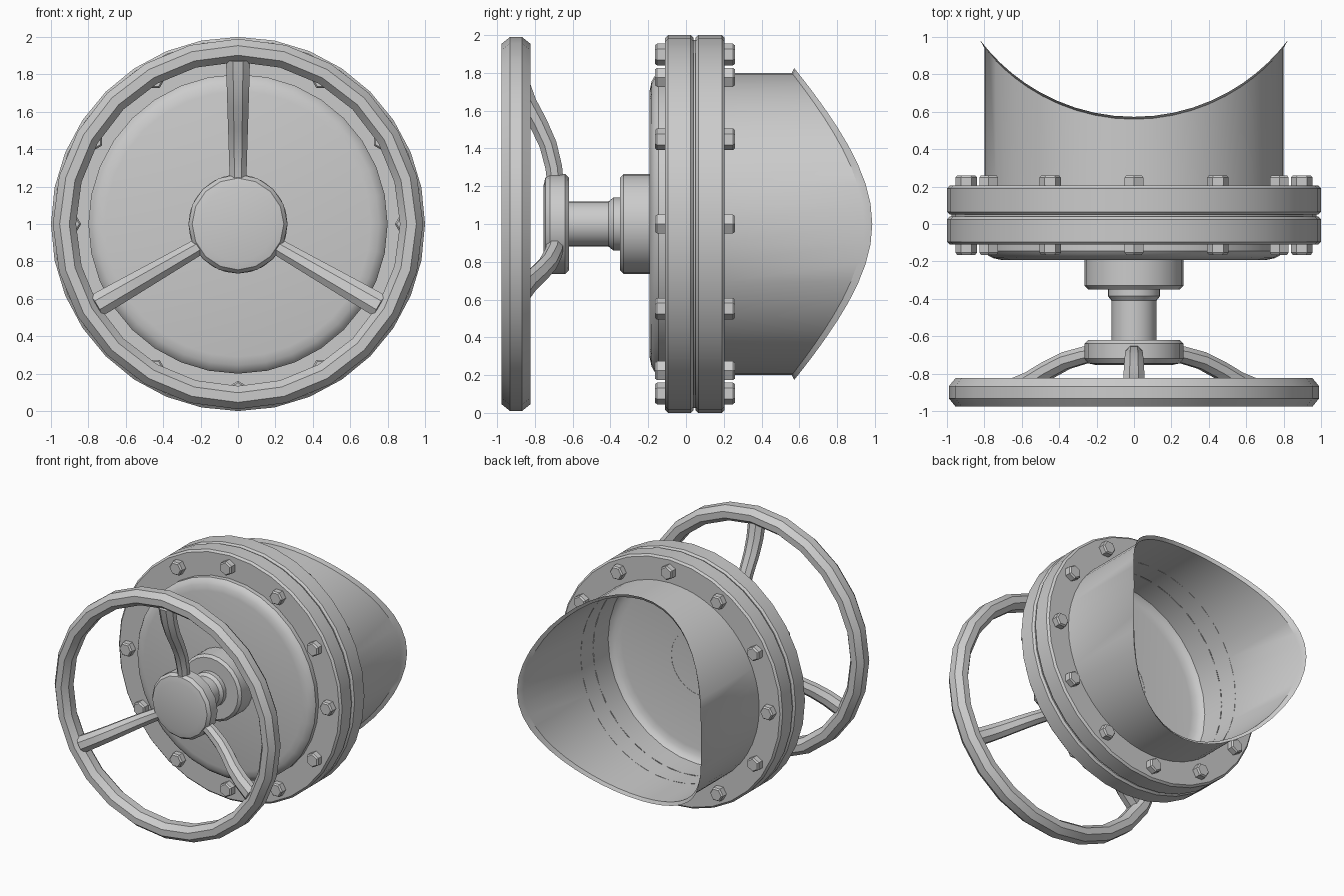
import bpy, bmesh, math
from math import sin, cos, pi, radians
from mathutils import Vector

if "Cube" in bpy.data.objects:
    bpy.data.objects.remove(bpy.data.objects["Cube"])


def skin(name, rings, caps=(False, False), loop=False):
    """Skin a list of equal-length point rings into one object."""
    bm = bmesh.new()
    vs = [[bm.verts.new(p) for p in ring] for ring in rings]
    n = len(vs[0])
    pairs = list(zip(vs, vs[1:])) + ([(vs[-1], vs[0])] if loop else [])
    for a, b in pairs:
        for i in range(n):
            j = (i + 1) % n
            bm.faces.new((a[i], a[j], b[j], b[i]))
    if caps[0]:
        bm.faces.new(vs[0])
    if caps[1]:
        bm.faces.new(vs[-1])
    bmesh.ops.recalc_face_normals(bm, faces=bm.faces)
    me = bpy.data.meshes.new(name)
    bm.to_mesh(me)
    bm.free()
    ob = bpy.data.objects.new(name, me)
    bpy.context.collection.objects.link(ob)
    bpy.ops.object.select_all(action='DESELECT')
    ob.select_set(True)
    bpy.context.view_layer.objects.active = ob
    bpy.ops.object.shade_smooth_by_angle(angle=radians(32))
    return ob


def circle(r, y, n, cx=0.0, cz=1.0, start=0.0):
    return [(cx + r * cos(start + 2 * pi * i / n), y, cz + r * sin(start + 2 * pi * i / n))
            for i in range(n)]


def lathe(name, profile, n=32, caps=(False, False), loop=False):
    return skin(name, [circle(r, y, n) for r, y in profile], caps, loop)


# Two bolted flanges with chamfered rims, and the gasket between them
for name, a, b in (("front_flange", -0.11, 0.04), ("back_flange", 0.05, 0.205)):
    lathe(name, [(0.8, a), (0.985, a), (1.0, a + 0.015), (1.0, b - 0.015), (0.985, b), (0.8, b)])
lathe("gasket", [(0.975, 0.035), (0.975, 0.055)])

# Domed cover plate closing the front flange
lathe("cover_plate", [(0.8, 0.045), (0.8, -0.145), (0.785, -0.165), (0.755, -0.182),
                      (0.71, -0.192)], caps=(False, True))

# Open pipe stub with a saddle-shaped, slightly flared mouth
def saddle(r, dy):
    return [(x, 1.6 - math.sqrt(1.03 ** 2 - x * x) + dy, z) for x, _, z in circle(r, 0, 48)]

skin("pipe_stub", [circle(0.8, 0.045, 48), circle(0.8, 0.2, 48), saddle(0.8, -0.01), saddle(0.825, 0.003)])

# Boss, stem and hub
lathe("boss", [(0.265, -0.19), (0.265, -0.33), (0.245, -0.35)], 24, (False, True))
lathe("stem", [(0.14, -0.345), (0.14, -0.385), (0.12, -0.41), (0.12, -0.63)], 24)
lathe("wheel_hub", [(0.245, -0.62), (0.265, -0.64), (0.265, -0.72), (0.245, -0.745), (0.2, -0.755)],
      16, (True, True))

# Handwheel rim
rim = [(0.928 + 0.062 * cos(pi * k / 4 + pi / 8) / cos(pi / 8),
        -0.9 + 0.077 * sin(pi * k / 4 + pi / 8) / cos(pi / 8)) for k in range(8)]
lathe("handwheel_rim", rim, 24, loop=True)

# Three curved spokes
path = [Vector(p) for p in ((0.2, -0.69), (0.3, -0.7), (0.42, -0.73), (0.53, -0.78),
                            (0.64, -0.84), (0.75, -0.882), (0.88, -0.91))]
for s, name in enumerate(("top_spoke", "left_spoke", "right_spoke")):
    ang = radians(90 + 120 * s)
    rings = []
    for i, p in enumerate(path):
        t = (path[min(i + 1, 6)] - path[max(i - 1, 0)]).normalized()
        w, h = 0.043 + 0.021 * i / 6, 0.043 + 0.01 * i / 6
        ring = []
        for k in range(8):
            c = pi * k / 4 + pi / 8
            side = w * cos(c) / cos(pi / 8)
            off = h * sin(c) / cos(pi / 8)
            r, y = p.x - t.y * off, p.y + t.x * off
            ring.append((r * cos(ang) - side * sin(ang), y, 1 + r * sin(ang) + side * cos(ang)))
        rings.append(ring)
    skin(name, rings, (True, True))

# Twelve hex bolt heads and nuts, one pair every 30 degrees
for i in range(12):
    a = radians(30 * i)
    cx, cz = 0.897 * cos(a), 1 + 0.897 * sin(a)
    for name, base, d in (("bolt_head", -0.105, -1), ("bolt_nut", 0.2, 1)):
        skin(f"{name}_{i + 1}", [circle(r, base + d * h, 6, cx, cz, a)
                                 for r, h in ((0.058, 0), (0.058, 0.048), (0.048, 0.06))],
             (False, True))
